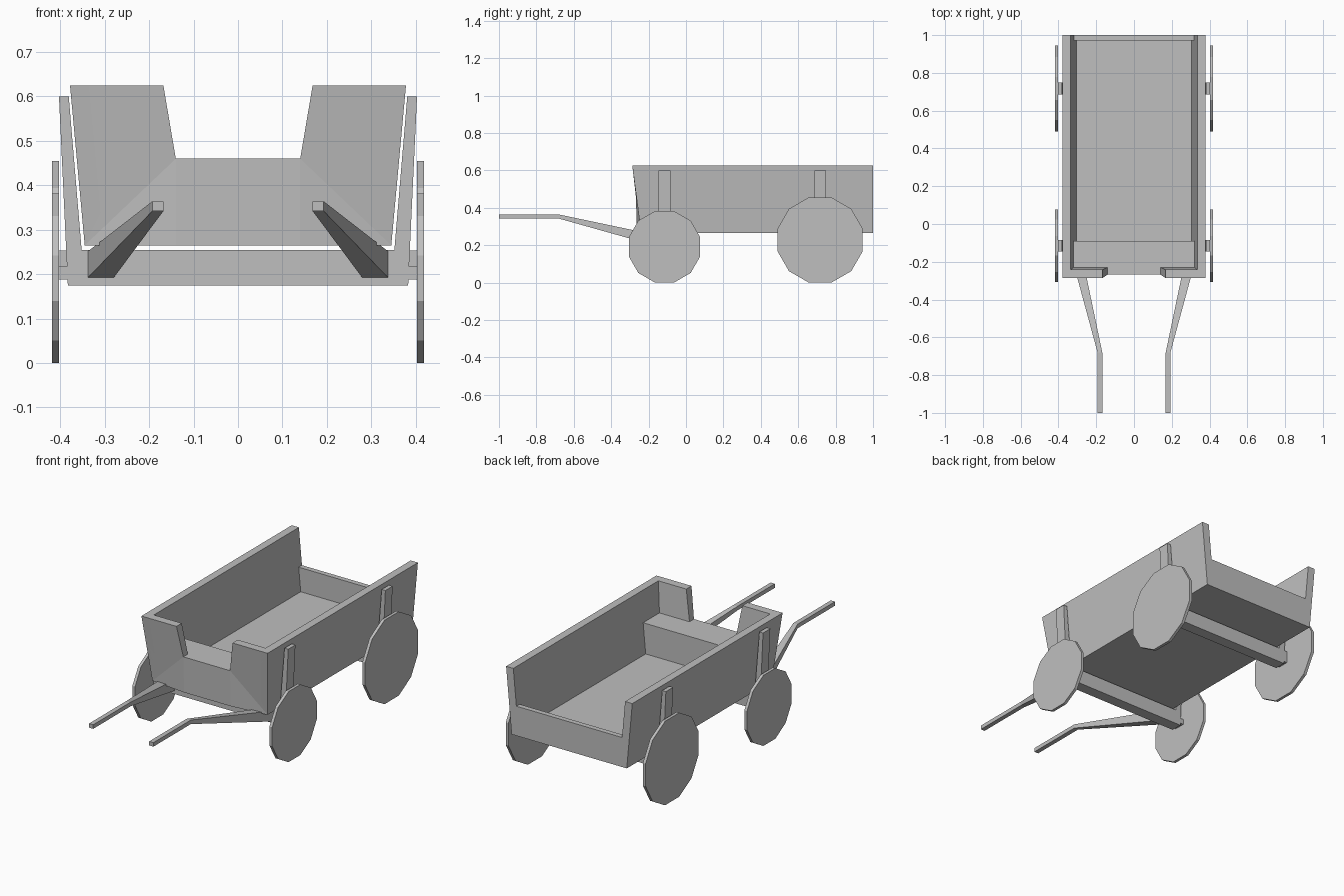
import bpy, bmesh, math

if "Cube" in bpy.data.objects:
    bpy.data.objects.remove(bpy.data.objects["Cube"], do_unlink=True)

GREY = (0.52, 0.52, 0.52, 1)
wood = bpy.data.materials.new("grey wood")
wood.use_nodes = True
wood.diffuse_color = GREY
wood.node_tree.nodes["Principled BSDF"].inputs["Base Color"].default_value = GREY


def build(name, verts, faces, mirrored=False):
    """Flat-faced object, optionally mirrored across the centre line."""
    bm = bmesh.new()
    vs = [bm.verts.new(v) for v in verts]
    for f in faces:
        bm.faces.new([vs[i] for i in f])
    bmesh.ops.recalc_face_normals(bm, faces=bm.faces)
    mesh = bpy.data.meshes.new(name)
    bm.to_mesh(mesh)
    bm.free()
    mesh.materials.append(wood)
    obj = bpy.data.objects.new(name, mesh)
    bpy.context.collection.objects.link(obj)
    if mirrored:
        obj.modifiers.new("Mirror", 'MIRROR').use_mirror_merge = True
    return obj


def loft(name, rings, mirrored=False):
    """Solid through a series of matching rings, capped at both ends."""
    n = len(rings[0])
    faces = [list(range(n)), [(len(rings) - 1) * n + i for i in range(n)]]
    for r in range(len(rings) - 1):
        for i in range(n):
            a, b = r * n + i, r * n + (i + 1) % n
            faces.append([a, b, b + n, a + n])
    return build(name, [v for ring in rings for v in ring], faces, mirrored)


def extrude_y(name, profile, y0, y1, mirrored=False):
    return loft(name, [[(x, y, z) for x, z in profile] for y in (y0, y1)], mirrored)


def half_width(z):
    """Outer half width of the flared body at a height."""
    return 0.345 + (z - BOTTOM) * 0.092


BOTTOM, FLOOR, SEAT, TAIL, RIM = 0.265, 0.295, 0.46, 0.425, 0.625
WALL = 0.043
FRONT_LOW, FRONT_TOP = -0.24, -0.287


def flared_box(name, y0, y1, z0, z1):
    """Block filling the space between the flared side walls."""
    w0, w1 = half_width(z0) - WALL, half_width(z1) - WALL
    return extrude_y(name, [(-w0, z0), (w0, z0), (w1, z1), (-w1, z1)], y0, y1)


# Flared side walls, front edge leaning forward
low, top = half_width(BOTTOM), half_width(RIM)
profile = [(low - WALL, BOTTOM), (low, BOTTOM), (top, RIM), (top - WALL, RIM)]
loft("side_wall", [
    [(x, FRONT_LOW if z == BOTTOM else FRONT_TOP, z) for x, z in profile],
    [(x, 1, z) for x, z in profile]], True)

# Floor, tailgate and seat box
flared_box("floor", FRONT_LOW, 1, BOTTOM, FLOOR)
flared_box("tailgate", 0.972, 1, BOTTOM, TAIL)
flared_box("seat_box", -0.235, -0.09, BOTTOM, SEAT)

# Bulged front panel with a notch, one half mirrored
outer = [(0, -0.262, BOTTOM), (0.14, -0.262, BOTTOM), (low, FRONT_LOW, BOTTOM),
         (top, FRONT_TOP, RIM), (0.168, FRONT_TOP, RIM),
         (0.14, -0.268, SEAT), (0, -0.268, SEAT)]
inner = [(x, -0.215 - (z - BOTTOM) * 0.075, z) for x, y, z in outer]
n = len(outer)
patches = [(0, 1, 5, 6), (1, 2, 5), (2, 3, 4, 5)]
rim_faces = [(i, i + 1, i + 1 + n, i + n) for i in range(n - 1)]
build("front_panel", outer + inner,
      patches + [[i + n for i in p] for p in patches] + rim_faces, True)

# Axles, stakes, hubs and wheels
for end, y, flat in (("front", -0.115, 0.191), ("rear", 0.717, 0.2275)):
    y0, y1 = y - 0.031, y + 0.031
    extrude_y(end + "_axle_frame", [
        (0, 0.175), (0.383, 0.175), (0.403, 0.6), (0.381, 0.6),
        (0.352, 0.255), (0, 0.255)], y0, y1, True)
    extrude_y(end + "_hub", [(0.37, 0.188), (0.41, 0.188),
                             (0.41, flat + 0.026), (0.37, flat + 0.026)], y0, y1, True)
    radius = flat / math.cos(math.pi / 12)
    angles = [math.radians(15 + 30 * k) for k in range(12)]
    loft(end + "_wheel", [
        [(x, y + radius * math.cos(a), flat + radius * math.sin(a)) for a in angles]
        for x in (0.403, 0.419)], True)

# Bent pulling shafts: inner x, outer x, y, low z, high z at each station
stations = [(0.285, 0.345, -0.12, 0.185, 0.246),
            (0.168, 0.193, -0.68, 0.342, 0.364),
            (0.168, 0.193, -1, 0.342, 0.364)]
loft("pulling_shaft", [[(a, y, c), (b, y, c), (b, y, d), (a, y, d)]
                       for a, b, y, c, d in stations], True)
